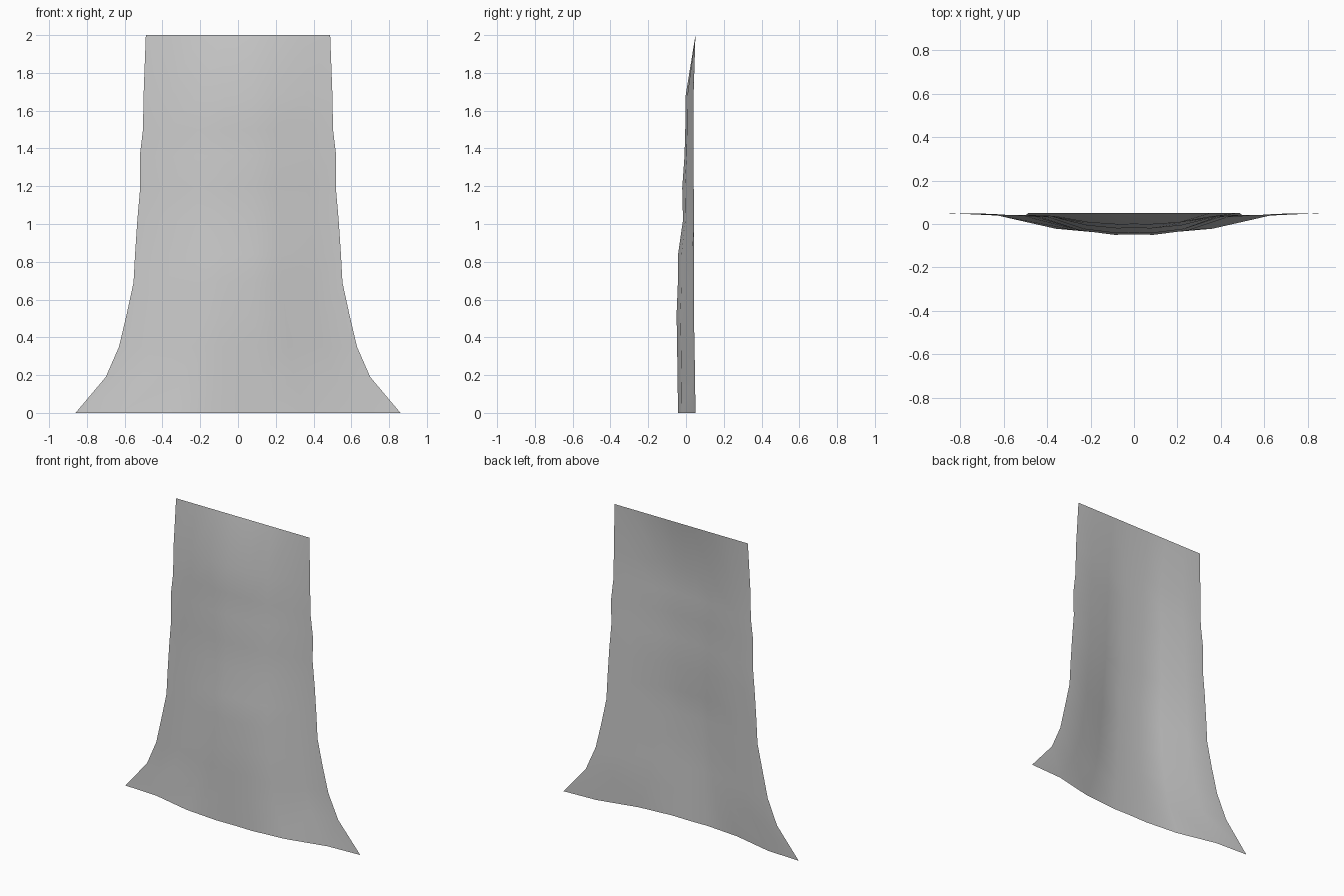
import bpy, bmesh

# Rows: height, half width, edge depth y, front depth y
rows = [(0.00, 0.86, 0.05, -0.042), (0.19, 0.70, 0.048, -0.045),
        (0.35, 0.63, 0.045, -0.047), (0.52, 0.59, 0.042, -0.05),
        (0.69, 0.553, 0.042, -0.043), (0.84, 0.545, 0.042, -0.042),
        (1.02, 0.533, 0.042, -0.016), (1.19, 0.518, 0.041, -0.02),
        (1.36, 0.52, 0.04, -0.008), (1.50, 0.503, 0.04, -0.004),
        (1.68, 0.50, 0.04, -0.002), (2.00, 0.488, 0.05, 0.05)]

# Cross-section of half the sheet: fraction of width, fraction of bulge
half = [(0.0, 0.97), (0.15, 1.0), (0.42, 0.78), (0.73, 0.12), (1.0, 0.0)]
section = [(-u, b) for u, b in reversed(half[1:])] + half

# Flared, forward-bulging open sheet
bm = bmesh.new()
grid = [[bm.verts.new((u * w, edge + (front - edge) * b, z)) for u, b in section]
        for z, w, edge, front in rows]
for low, high in zip(grid, grid[1:]):
    for i in range(len(section) - 1):
        bm.faces.new((low[i], low[i + 1], high[i + 1], high[i]))
for f in bm.faces:
    f.smooth = True

mesh = bpy.data.meshes.new("flared_sheet")
bm.to_mesh(mesh)
bm.free()
sheet = bpy.data.objects.new("flared_sheet", mesh)
bpy.context.collection.objects.link(sheet)
